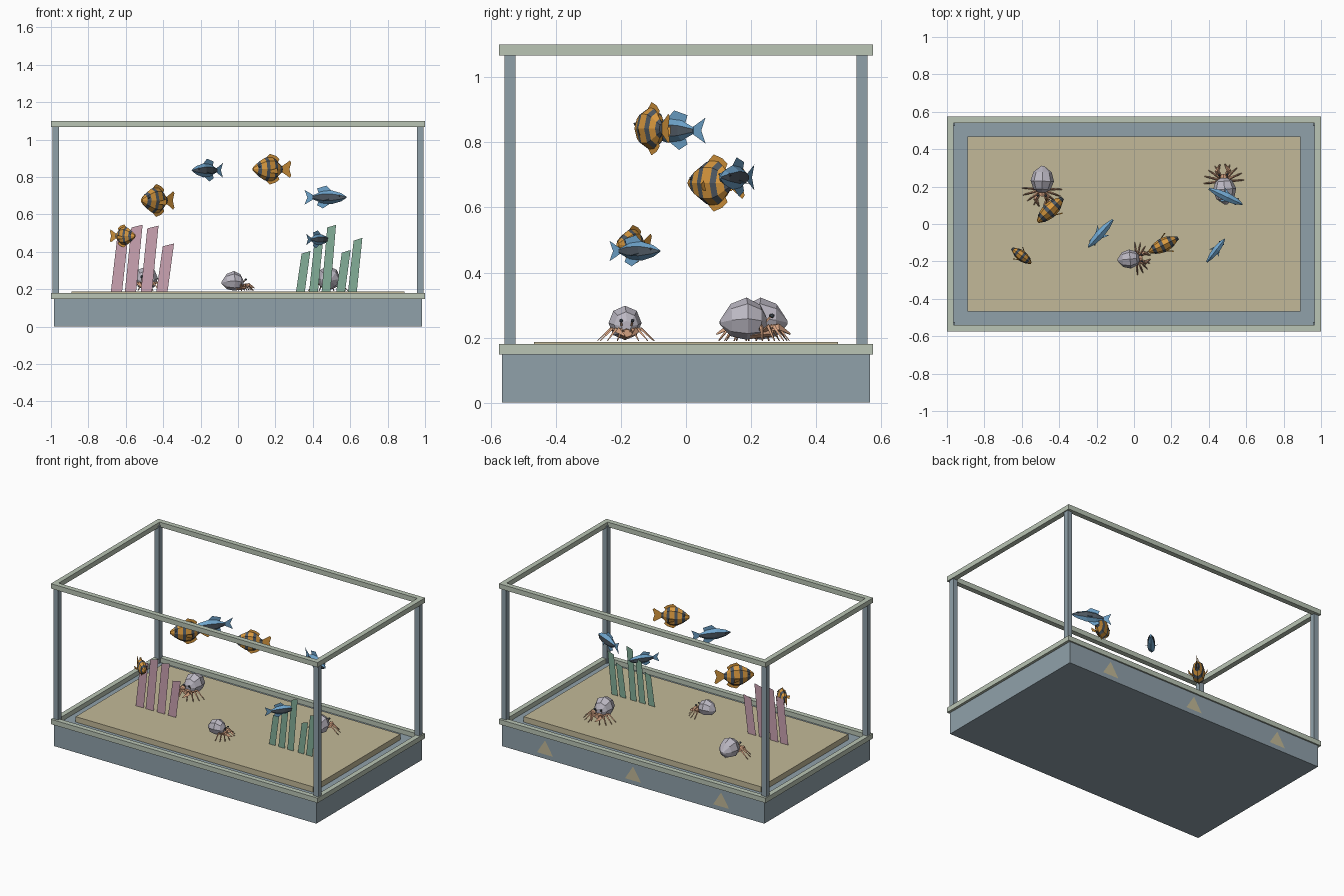
import bpy, bmesh, math
from mathutils import Matrix, Vector

if "Cube" in bpy.data.objects:
    bpy.data.objects.remove(bpy.data.objects["Cube"])


def material(name, r, g, b):
    lin = [((c / 255 + 0.055) / 1.055) ** 2.4 for c in (r, g, b)]
    m = bpy.data.materials.new(name)
    m.diffuse_color = (*lin, 1)
    m.use_nodes = True
    m.node_tree.nodes["Principled BSDF"].inputs["Base Color"].default_value = m.diffuse_color
    return m


RIM = material("pale_green_rim", 186, 197, 181)
SLATE = material("blue_grey", 144, 161, 170)
SAND = material("sand", 194, 185, 152)
PINK = material("pink_plant", 203, 163, 178)
GREEN = material("green_plant", 131, 175, 153)
SHELL = material("lilac_grey_shell", 188, 184, 195)
CRAB = material("crab_orange", 214, 163, 130)
ORANGE = material("fish_orange", 216, 152, 62)
BLUE = material("fish_blue", 112, 166, 206)
DARK = material("dark_slate", 78, 88, 98)


def finish(name, bm, mats, matrix=Matrix(), normals=True):
    if normals:
        bmesh.ops.recalc_face_normals(bm, faces=bm.faces)
    me = bpy.data.meshes.new(name)
    bm.to_mesh(me)
    bm.free()
    for m in mats:
        me.materials.append(m)
    ob = bpy.data.objects.new(name, me)
    ob.matrix_world = matrix
    bpy.context.collection.objects.link(ob)
    return ob


def add_box(bm, x0, x1, y0, y1, z0, z1):
    mat = Matrix.Translation(((x0 + x1) / 2, (y0 + y1) / 2, (z0 + z1) / 2))
    mat = mat @ Matrix.Diagonal((x1 - x0, y1 - y0, z1 - z0, 1))
    bmesh.ops.create_cube(bm, size=1, matrix=mat)


def box(name, mat, *dims):
    bm = bmesh.new()
    add_box(bm, *dims)
    finish(name, bm, [mat])


def rim(name, z0, z1, w=0.034):
    """Rectangular ring with open middle."""
    bm = bmesh.new()
    loops = []
    for x, y in ((1, 0.575), (1 - w, 0.575 - w)):
        for z in (z0, z1):
            loops.append([bm.verts.new((sx * x, sy * y, z))
                          for sx, sy in ((-1, -1), (1, -1), (1, 1), (-1, 1))])
    ob, ot, ib, it = loops
    for a, b in ((ob, ot), (ot, it), (it, ib), (ib, ob)):
        for i in range(4):
            j = (i + 1) % 4
            bm.faces.new((a[i], a[j], b[j], b[i]))
    finish(name, bm, [RIM])


def loft(bm, sections, sides, rule):
    """Skin rings (x, half height, half width, z offset) along x."""
    rings = []
    for x, h, w, dz in sections:
        rings.append([bm.verts.new((x, w * math.sin(2 * math.pi * i / sides),
                                    dz + h * math.cos(2 * math.pi * i / sides)))
                      for i in range(sides)])
    for k in range(len(rings) - 1):
        for i in range(sides):
            j = (i + 1) % sides
            f = bm.faces.new((rings[k][i], rings[k][j], rings[k + 1][j], rings[k + 1][i]))
            f.material_index = rule(k, i)
    for r, k in ((rings[0], 0), (rings[-1], len(rings) - 2)):
        bm.faces.new(r).material_index = rule(k, 0)


def flat(bm, pts, idx=0):
    f = bm.faces.new([bm.verts.new(p) for p in pts])
    f.material_index = idx


def eyes(bm, x, y, z, r, idx):
    for s in (-1, 1):
        n = len(bm.faces)
        bmesh.ops.create_icosphere(bm, subdivisions=1, radius=r,
                                   matrix=Matrix.Translation((x, s * y, z)))
        bm.faces.ensure_lookup_table()
        for f in bm.faces[n:]:
            f.material_index = idx


def place(head, tail, z):
    """Frame whose +x runs from tail to head, scaled to that length."""
    h, t = Vector((*head, z)), Vector((*tail, z))
    d = h - t
    return (Matrix.Translation((h + t) / 2) @ Matrix.Rotation(math.atan2(d.y, d.x), 4, 'Z')
            @ Matrix.Scale(d.length, 4))


def slim_fish(name, head, tail, z):
    bm = bmesh.new()
    # body with a dark band along each side
    loft(bm, [(.5, .015, .015, 0), (.37, .09, .075, 0), (.14, .15, .11, 0),
              (-.1, .125, .085, 0), (-.3, .04, .025, 0)], 6,
         lambda k, i: 1 if i in (1, 4) else 0)
    # tail, back and belly fins
    flat(bm, [(-.26, 0, .03), (-.5, 0, .16), (-.43, 0, 0), (-.5, 0, -.16), (-.26, 0, -.03)])
    flat(bm, [(.16, 0, .13), (.02, 0, .25), (-.2, 0, .19), (-.16, 0, .08)])
    flat(bm, [(.12, 0, -.13), (-.06, 0, -.24), (-.2, 0, -.17), (-.16, 0, -.08)])
    for s in (-1, 1):
        flat(bm, [(.16, s * .09, -.03), (.0, s * .17, -.08), (.06, s * .09, -.07)])
    eyes(bm, .36, .065, .035, .022, 1)
    finish(name, bm, [BLUE, DARK], place(head, tail, z))


def striped_fish(name, head, tail, z):
    bm = bmesh.new()
    # tall body with alternating bands
    loft(bm, [(.5, .04, .03, 0), (.4, .13, .09, 0), (.32, .19, .13, 0), (.2, .26, .16, 0),
              (.12, .28, .17, 0), (-.02, .27, .15, 0), (-.1, .22, .12, 0),
              (-.19, .13, .07, 0), (-.26, .07, .04, 0)], 8,
         lambda k, i: k % 2)
    # tail, back and belly fins
    flat(bm, [(-.24, 0, .06), (-.46, 0, .2), (-.5, 0, .16), (-.45, 0, 0),
              (-.5, 0, -.16), (-.46, 0, -.2), (-.24, 0, -.06)])
    for s in (-1, 1):
        flat(bm, [(.2, 0, s * .24), (.06, 0, s * .36), (-.1, 0, s * .31), (-.19, 0, s * .24),
                  (-.14, 0, s * .15)])
        flat(bm, [(.14, s * .15, -.03), (-.02, s * .25, .03), (-.04, s * .23, -.1),
                  (.1, s * .15, -.09)])
    eyes(bm, .37, .09, .06, .026, 1)
    finish(name, bm, [ORANGE, DARK], place(head, tail, z))


def limb(bm, pts, radii):
    """Thin tapered three-sided rod through the points."""
    rings = []
    for p, r in zip(pts, radii):
        out = Vector((pts[-1][0] - pts[0][0], pts[-1][1] - pts[0][1], 0)).normalized()
        side = Vector((-out.y, out.x, 0))
        rings.append([bm.verts.new(Vector(p) + o) for o in
                      (side * r, side * -r, Vector((0, 0, r * 1.5)))])
    faces = [bm.faces.new(rings[0]), bm.faces.new(rings[-1])]
    for a, b in zip(rings, rings[1:]):
        faces += [bm.faces.new((a[i], a[(i + 1) % 3], b[(i + 1) % 3], b[i])) for i in range(3)]
    for f in faces:
        f.material_index = 1


def hermit_crab(name, x, y, heading, size=1.0):
    bm = bmesh.new()
    # faceted shell with a pointed rear
    loft(bm, [(.066, .018, .018, .055), (.05, .045, .042, .06), (.01, .06, .058, .066),
              (-.035, .046, .045, .062), (-.066, .006, .006, .055)], 8, lambda k, i: 0)
    # soft body under the front opening
    loft(bm, [(.02, .022, .03, .03), (.085, .014, .022, .03)], 6, lambda k, i: 1)
    for s in (-1, 1):
        # walking legs
        for a in (22, 45, 68, 92):
            c, d = math.cos(math.radians(a)), s * math.sin(math.radians(a))
            limb(bm, [(.05 + .015 * c, .02 * d, .026), (.05 + .05 * c, .055 * d, .042),
                      (.05 + .085 * c, .1 * d, .003)], (.007, .006, .002))
        # claws
        limb(bm, [(.07, s * .014, .03), (.1, s * .03, .034), (.135, s * .012, .02)],
             (.006, .012, .003))
        # eye stalks
        limb(bm, [(.06, s * .016, .05), (.08, s * .02, .07)], (.004, .003))
    eyes(bm, .082, .02, .074, .007, 2)
    mat = (Matrix.Translation((x, y, .187)) @ Matrix.Rotation(math.radians(heading), 4, 'Z')
           @ Matrix.Scale(size, 4))
    finish(name, bm, [SHELL, CRAB, DARK], mat)


def plant(name, mat, y, width, lean, blades):
    """Flat upright blades with slanted tops: (left edge, top height)."""
    bm = bmesh.new()
    for x, top in blades:
        flat(bm, [(x, y, .185), (x + width, y, .185),
                  (x + width + lean, y, top), (x + lean, y, top - .015)])
    finish(name, bm, [mat], normals=False)


# tank
box("base", SLATE, -.983, .983, -.565, .565, 0, .15)
box("sand_bed", SAND, -.89, .89, -.467, .467, .15, .187)
rim("lower_rim", .148, .181)
rim("upper_rim", 1.067, 1.1)
bm = bmesh.new()
for sx in (-1, 1):
    for sy in (-1, 1):
        xs, ys = sorted((sx * .958, sx * .993)), sorted((sy * .523, sy * .558))
        add_box(bm, *xs, *ys, .15, 1.08)
finish("corner_posts", bm, [SLATE])

# triangle markers on the back of the base
bm = bmesh.new()
for x in (-.66, 0, .66):
    flat(bm, [(x + .06, .567, .03), (x - .06, .567, .03), (x, .567, .125)])
finish("back_triangles", bm, [SAND], normals=False)

# plants
plant("pink_plant", PINK, -.125, .06, .035,
      [(-.68, .5), (-.605, .545), (-.52, .54), (-.437, .445)])
plant("green_plant", GREEN, -.11, .047, .03,
      [(.31, .405), (.38, .48), (.447, .545), (.525, .41), (.588, .475)])

# fish: head xy, tail xy, height
slim_fish("slim_fish_centre", (-.245, -.125), (-.08, .06), .836)
slim_fish("slim_fish_right", (.58, .105), (.355, .21), .692)
slim_fish("slim_fish_low", (.485, -.08), (.365, -.235), .466)
striped_fish("striped_fish_left", (-.515, .01), (-.34, .18), .675)
striped_fish("striped_fish_centre", (.08, -.15), (.285, -.05), .842)
striped_fish("striped_fish_low", (-.55, -.21), (-.685, -.105), .485)

# hermit crabs
hermit_crab("hermit_crab_front", -.03, -.188, 5, .88)
hermit_crab("hermit_crab_left", -.49, .24, -92, 1.08)
hermit_crab("hermit_crab_right", .485, .175, 95, 1.08)
